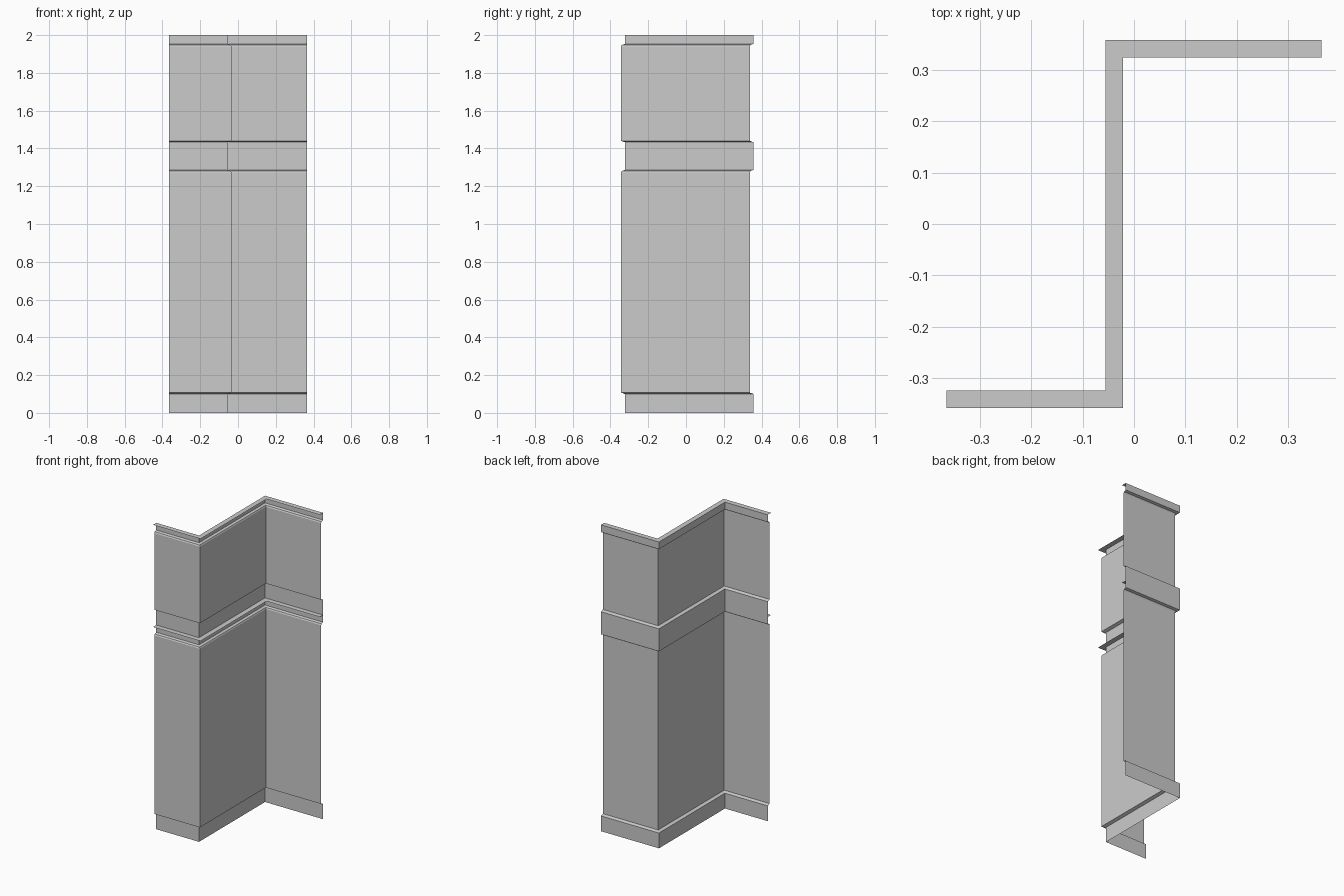
import bpy

if "Cube" in bpy.data.objects:
    bpy.data.objects.remove(bpy.data.objects["Cube"])

HALF_X = 0.364   # half width of the whole Z plan
WALL_X = -0.038  # centre line of the connecting wall
RUN_Y = 0.3405   # centre lines of the front and back runs
BACK, FACE, LIP = -0.017, 0.003, 0.017  # offsets toward the front side


def plan(o):
    """Mitred Z-shaped plan, pushed toward the front side by o."""
    return [(-HALF_X, -RUN_Y - o), (WALL_X + o, -RUN_Y - o),
            (WALL_X + o, RUN_Y - o), (HALF_X, RUN_Y - o)]


def sweep(name, profile):
    """Sheet made by carrying an (offset, height) profile along the plan."""
    verts = [(x, y, z) for o, z in profile for x, y in plan(o)]
    faces = [(4 * r + c, 4 * r + c + 1, 4 * r + c + 5, 4 * r + c + 4)
             for r in range(len(profile) - 1) for c in range(3)]
    mesh = bpy.data.meshes.new(name)
    mesh.from_pydata(verts, [], faces)
    mesh.update()
    ob = bpy.data.objects.new(name, mesh)
    bpy.context.collection.objects.link(ob)
    return ob


def panel(name, z0, z1):
    """Recessed foot band, raised face, recessed neck and a top ledge."""
    sweep(name, [(BACK, z0), (BACK, z0 + 0.10), (FACE, z0 + 0.107),
                 (FACE, z1 - 0.06), (FACE - 0.004, z1 - 0.052),
                 (BACK, z1 - 0.047), (BACK, z1)])
    sweep(name + "_ledge", [(LIP, z1), (BACK, z1)])


# Tall lower panel and short upper panel stacked on its ledge
panel("lower_wall_panel", 0.0, 1.333)
panel("upper_wall_panel", 1.333, 2.0)
